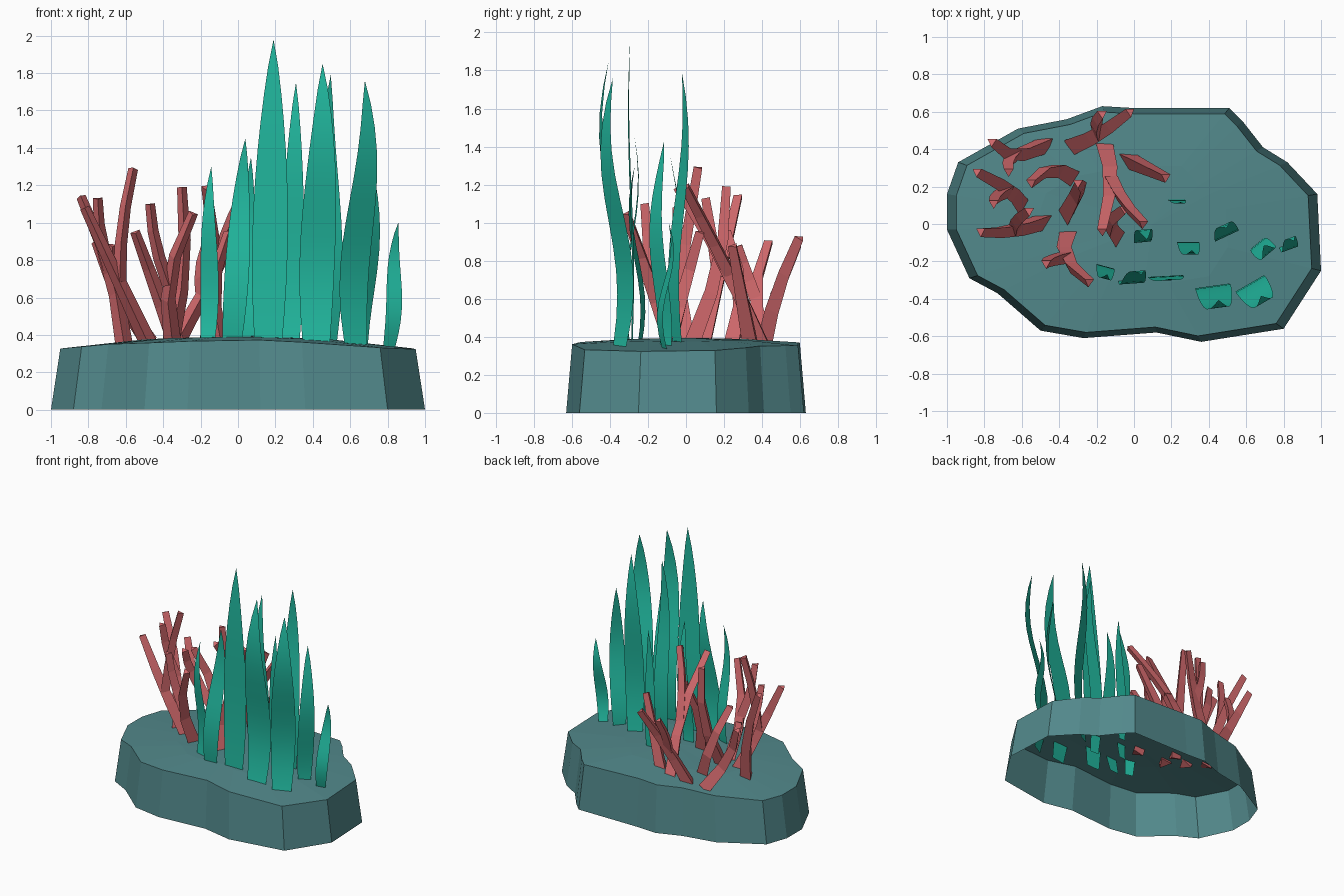
import bpy, bmesh, math
from mathutils import Vector

cube = bpy.data.objects.get("Cube")
if cube:
    bpy.data.objects.remove(cube, do_unlink=True)


def material(name, red, green, blue):
    mat = bpy.data.materials.new(name)
    mat.use_nodes = True
    colour = (red, green, blue, 1)
    mat.diffuse_color = colour
    mat.node_tree.nodes["Principled BSDF"].inputs["Base Color"].default_value = colour
    return mat


ROCK = material("slate teal rock", .085, .25, .26)
GRASS = material("sea green", .016, .5, .36)
CORAL = material("coral pink", .66, .145, .155)


def finish(name, bm, mat, smooth=False):
    mesh = bpy.data.meshes.new(name)
    for face in bm.faces:
        face.smooth = smooth
    bm.to_mesh(mesh)
    bm.free()
    mesh.materials.append(mat)
    obj = bpy.data.objects.new(name, mesh)
    bpy.context.collection.objects.link(obj)


def bridge(bm, lower, upper):
    """Join two closed rings of vertices with quads."""
    for i in range(len(lower)):
        bm.faces.new((lower[i - 1], lower[i], upper[i], upper[i - 1]))


# Rock base: open-bottomed shell with sloping walls and a gently domed top
outline = [(.98, .16), (.82, .33), (.69, .41), (.58, .55), (.51, .62), (0, .62),
           (-.17, .63), (-.36, .56), (-.62, .51), (-.94, .33), (-1, .16), (-1, -.03),
           (-.88, -.29), (-.73, -.37), (-.5, -.57), (-.27, -.61), (.12, -.58),
           (.36, -.63), (.8, -.56), (1, -.25)]


def ground(x, y):
    return .395 - .075 * x * x - .07 * y * y


def rock_ring(bm, scale, height):
    return [bm.verts.new((x * scale, y * scale, height(x * scale, y * scale)))
            for x, y in outline]


bm = bmesh.new()
foot = rock_ring(bm, 1, lambda x, y: 0)
rim = rock_ring(bm, .95, ground)
inner = rock_ring(bm, .5, ground)
bridge(bm, foot, rim)
bridge(bm, rim, inner)
peak = bm.verts.new((.1, 0, .395))
for i in range(len(inner)):
    bm.faces.new((inner[i - 1], inner[i], peak))
finish("rock_base", bm, ROCK)


# Grass: single-sheet wavy blades that swell and then taper to a point
def blade(name, x, y, top, width, angle=0, wave=.035, phase=0, lean=.03):
    bm = bmesh.new()
    turn = math.radians(angle)
    side = Vector((math.cos(turn), math.sin(turn), 0))
    normal = Vector((-side.y, side.x, 0))
    bottom, steps = .35 - .06 * top, 12

    def centre(t):
        sway = wave * (math.sin(6 * t + phase) - math.sin(phase))
        return Vector((x + lean * t, y, bottom + (top - bottom) * t)) + normal * sway

    rows = []
    for i in range(steps):
        t = i / steps
        half = side * width / 2 * math.sin(math.pi * (.2 + .8 * t)) ** .8
        rows.append([bm.verts.new(centre(t) - half), bm.verts.new(centre(t) + half)])
    for low, high in zip(rows, rows[1:]):
        bm.faces.new((low[0], low[1], high[1], high[0]))
    bm.faces.new((*rows[-1], bm.verts.new(centre(1))))
    finish(name, bm, GRASS, smooth=True)


blade("grass_tallest", .16, -.29, 1.98, .19, angle=3, wave=.012)
blade("grass_front", .42, -.39, 1.85, .19, angle=8, wave=.06)
blade("grass_front_left", .64, -.37, 1.76, .18, angle=30, wave=.06)
blade("grass_middle", .28, -.13, 1.75, .12)
blade("grass_middle_left", .47, -.03, 1.79, .14, angle=25, phase=3)
blade("grass_rear_left", .66, -.11, 1.43, .12, angle=40, phase=1)
blade("grass_far_left", .8, -.1, 1, .09, angle=20, phase=3, lean=.06)
blade("grass_front_right", -.04, -.28, 1.45, .13, angle=4, phase=3, lean=.08)
blade("grass_far_right", -.17, -.26, 1.3, .1, angle=-15)
blade("grass_inner_right", .04, -.09, 1.35, .1, angle=5, phase=4)
blade("grass_rear", .22, .12, 1.3, .09, wave=.01)


# Coral: bowed, tapering, three-sided branches with one edge turned forward
def branch(name, start, tip, bow, thick, thin=.03):
    bm = bmesh.new()
    start, tip, bow = Vector(start), Vector(tip), Vector((*bow, 0))
    steps = 3
    points = [start.lerp(tip, i / steps) + bow * math.sin(math.pi * i / steps)
              for i in range(steps + 1)]
    rings = []
    for i, point in enumerate(points):
        along = (points[min(i + 1, steps)] - points[max(i - 1, 0)]).normalized()
        u = (Vector((0, -1, 0)) + along * along.y).normalized()
        v = along.cross(u)
        radius = thick + (thin - thick) * i / steps
        angles = [math.tau * k / 3 for k in range(3)]
        rings.append([bm.verts.new(point + radius * (u * math.cos(a) + v * math.sin(a)))
                      for a in angles])
    for low, high in zip(rings, rings[1:]):
        bridge(bm, low, high)
    bm.faces.new(rings[0])
    bm.faces.new(rings[-1])
    bmesh.ops.recalc_face_normals(bm, faces=bm.faces)
    finish(name, bm, CORAL)
    return start.lerp(tip, .45) + bow


# A stem grows out of the rock; an optional shoot forks off near its middle
def stem(name, base, tip, bow=(0, 0), shoot=None):
    fork = branch(name + "_stem", (*base, .355), tip, bow, thick=.054)
    if shoot:
        branch(name + "_shoot", fork, shoot, (-.02, 0), thick=.042)


stem("coral_rear_right", (-.47, .43), (-.76, .44, .9), (-.03, -.06), (-.67, .28, .88))
stem("coral_far_right", (-.61, .1), (-.84, .28, 1.14), (.04, 0), (-.75, .11, 1.13))
stem("coral_right", (-.48, .02), (-.82, -.04, 1.08), (0, -.02), (-.56, .07, 1.29))
stem("coral_front", (-.35, -.06), (-.24, -.31, 1.05), (-.07, 0), (-.47, -.21, 1.1))
stem("coral_middle", (-.36, .04), (-.3, .22, 1.19), (.04, .05))
stem("coral_middle_rear", (-.33, .25), (-.55, .22, .95), (0, .06))
stem("coral_rear", (-.33, .42), (-.02, .6, .92), (0, -.02), (-.17, .59, .88))
stem("coral_rear_left", (-.04, .35), (.17, .25, .88))
stem("coral_left", (-.16, .41), (-.17, -.04, 1.19), (.04, .03), (.05, 0, 1.19))
stem("coral_front_left", (-.09, -.08), (-.05, .08, .95), (-.06, 0))
